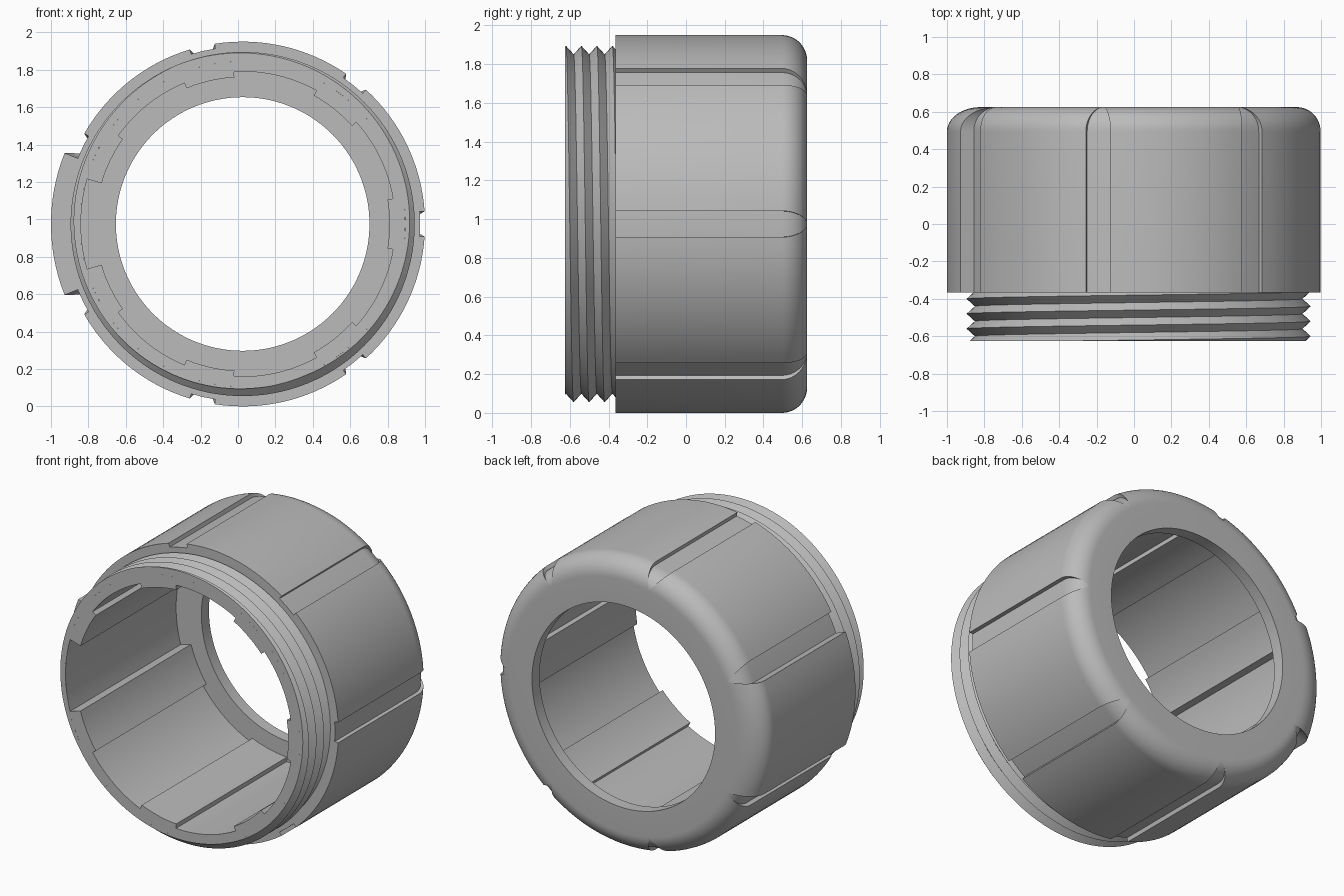
import bpy, bmesh
from math import sin, cos, pi, radians

cube = bpy.data.objects.get("Cube")
if cube:
    bpy.data.objects.remove(cube, do_unlink=True)

CX, CZ = 0.025, 0.975            # axis of the ring, running along y
FRONT, SHOULDER, BACK = -0.625, -0.365, 0.625
SECTORS = 7
STEP = 360 / SECTORS
GROOVE, PAD = 4.0, 9.6           # half angles of outer grooves and inner pads
RAISE, DEPTH = 0.05, 0.026       # raised side sector and groove depth
BODY_R, FILLET, HOLE_R = 0.975, 0.13, 0.678
PAD_R, BORE_R, CORE_R = 0.785, 0.815, 0.87
PITCH, CREST_R, ROOT_R = 0.08, 0.92, 0.876

grey = bpy.data.materials.new("plain grey")
grey.use_nodes = True
colour = (0.5, 0.5, 0.5, 1)
grey.diffuse_color = colour
grey.node_tree.nodes["Principled BSDF"].inputs["Base Color"].default_value = colour


def polar(deg, r, y):
    a = radians(deg)
    return (CX + r * cos(a), y, CZ + r * sin(a))


def loft(name, rings):
    """Skin closed rings of points, weld them and smooth the result."""
    bm = bmesh.new()
    rows = [[bm.verts.new(p) for p in ring] for ring in rings]
    for a, b in zip(rows, rows[1:]):
        n = len(a)
        for j in range(n):
            k = (j + 1) % n
            bm.faces.new((a[j], a[k], b[k], b[j]))
    bmesh.ops.remove_doubles(bm, verts=bm.verts, dist=1e-5)
    bmesh.ops.dissolve_degenerate(bm, edges=bm.edges, dist=1e-5)
    bmesh.ops.recalc_face_normals(bm, faces=bm.faces)
    mesh = bpy.data.meshes.new(name)
    bm.to_mesh(mesh)
    bm.free()
    mesh.materials.append(grey)
    obj = bpy.data.objects.new(name, mesh)
    bpy.context.collection.objects.link(obj)
    bpy.ops.object.select_all(action="DESELECT")
    obj.select_set(True)
    bpy.context.view_layer.objects.active = obj
    bpy.ops.object.shade_smooth_by_angle(angle=radians(25))
    return obj


def section(centre, rel, offset, bore):
    """Closed cross-section of the collar at one angle."""
    here = centre + rel
    pts = [polar(here, BODY_R + offset, SHOULDER)]
    edge = BODY_R - FILLET
    steps = 12
    for s in range(steps + 1):
        t = pi / 2 * s / steps
        # grooves narrow to a point over the rounded back edge
        ang = centre + rel * (cos(t) if abs(rel) <= GROOVE else 1)
        pts.append(polar(ang, edge + (FILLET + offset) * cos(t),
                         BACK - FILLET + FILLET * sin(t)))
    flange = BACK - 0.08
    for r, y in ((HOLE_R, BACK), (HOLE_R, flange), (bore, flange),
                 (bore, FRONT), (CORE_R, FRONT), (CORE_R, SHOULDER)):
        pts.append(polar(here, r, y))
    return pts


# Collar: seven outer grooves over inner pads, one raised sector on the -x side
columns = []
for i in range(SECTORS):
    c = i * STEP
    before = RAISE if i == 4 else 0
    after = RAISE if i == 3 else 0
    mid = (GROOVE + PAD) / 2
    columns += [(c, -a, before, PAD_R) for a in (PAD, mid, GROOVE)]
    columns += [(c, a, -DEPTH, PAD_R) for a in (-GROOVE, 0, GROOVE)]
    columns += [(c, a, after, PAD_R) for a in (GROOVE, mid, PAD)]
    columns += [(c, PAD + (STEP - 2 * PAD) * s / 12, after, BORE_R + after)
                for s in range(13)]
columns.append(columns[0])
loft("collar", [section(*col) for col in columns])


# Screw thread: crest and root lines wound around the front sleeve
def thread_point(deg, k):
    shift = -0.54 - PITCH * (deg - 90) / 360
    low, high = FRONT, SHOULDER + 0.004
    y = min(max(shift + k * PITCH / 2, low), high)
    phase = ((y - shift) / PITCH) % 1
    r = ROOT_R + (CREST_R - ROOT_R) * abs(1 - 2 * phase)
    return polar(deg, r, y)


rings = []
turns = 144
for s in range(turns + 1):
    deg = 360 * s / turns
    ring = [polar(deg, CORE_R, FRONT)]
    ring += [thread_point(deg, k) for k in range(-4, 9)]
    ring.append(polar(deg, CORE_R, SHOULDER + 0.004))
    rings.append(ring)
loft("screw_thread", rings)
